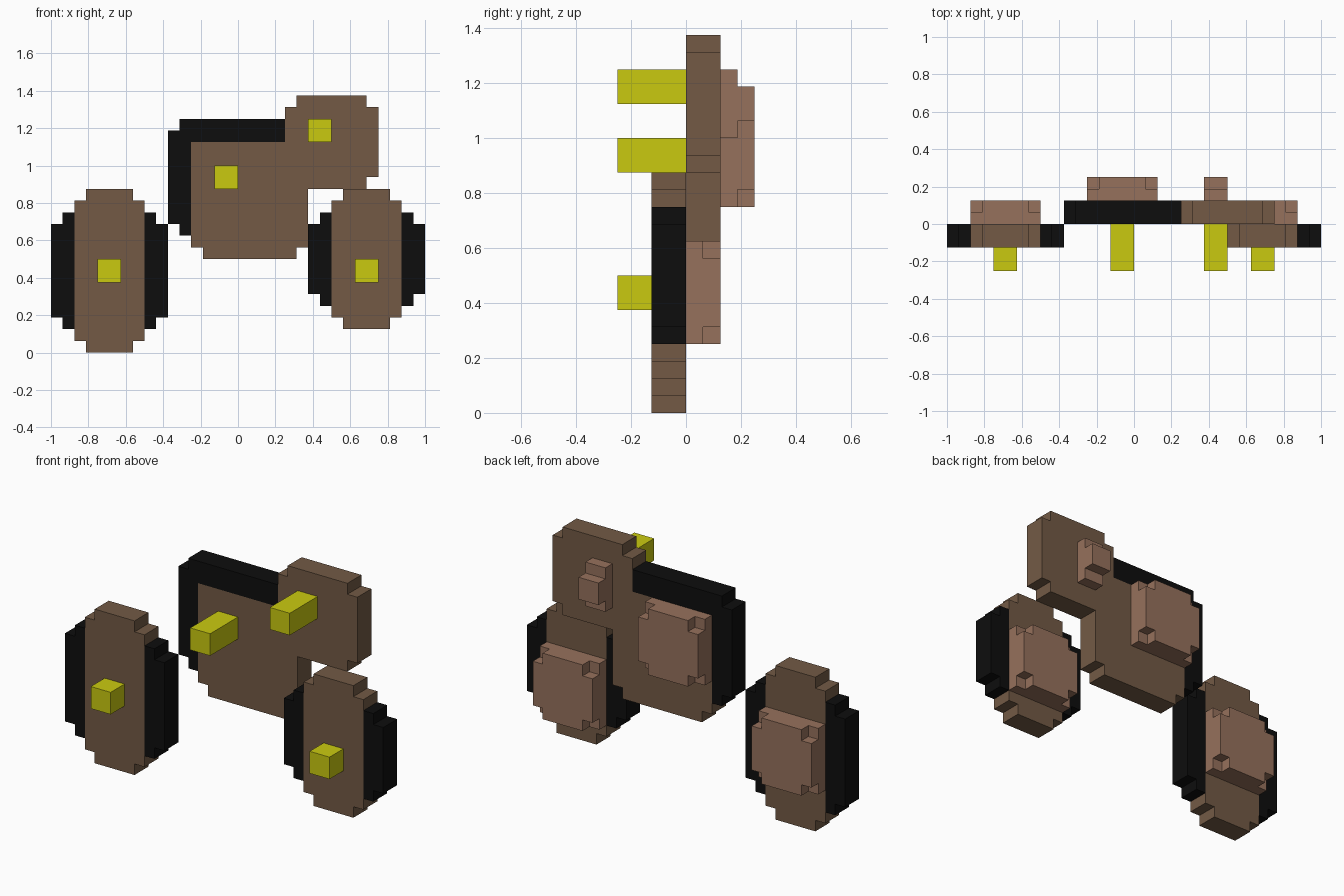
import bpy, bmesh

U = 1 / 16  # one block of the grid

if "Cube" in bpy.data.objects:
    bpy.data.objects.remove(bpy.data.objects["Cube"], do_unlink=True)


def material(name, rgb):
    """Flat colour from 0-255 display values."""
    col = [((c / 255 + 0.055) / 1.055) ** 2.4 if c > 10 else c / 255 / 12.92 for c in rgb] + [1]
    m = bpy.data.materials.new(name)
    m.use_nodes = True
    m.diffuse_color = col
    bsdf = m.node_tree.nodes["Principled BSDF"]
    bsdf.inputs["Base Color"].default_value = col
    bsdf.inputs["Roughness"].default_value = 0.9
    return m


BROWN = material("brown", (115, 90, 69))
TAN = material("tan", (150, 113, 92))
BLACK = material("black", (13, 13, 13))
YELLOW = material("yellow", (202, 202, 16))


def part(name, mat, *prisms):
    """Extrude front outlines (x, z) from y0 to y1, all in blocks."""
    bm = bmesh.new()
    for outline, y0, y1 in prisms:
        face = bm.faces.new([bm.verts.new((x * U, y0 * U, z * U)) for x, z in outline])
        ext = bmesh.ops.extrude_face_region(bm, geom=[face], use_keep_orig=True)
        verts = [v for v in ext["geom"] if isinstance(v, bmesh.types.BMVert)]
        bmesh.ops.translate(bm, verts=verts, vec=(0, (y1 - y0) * U, 0))
    bmesh.ops.recalc_face_normals(bm, faces=bm.faces)
    mesh = bpy.data.meshes.new(name)
    bm.to_mesh(mesh)
    bm.free()
    mesh.materials.append(mat)
    obj = bpy.data.objects.new(name, mesh)
    bpy.context.collection.objects.link(obj)
    return obj


def rect(x0, x1, z0, z1):
    return [(x0, z0), (x1, z0), (x1, z1), (x0, z1)]


def notched(x0, x1, z0, z1):
    """Rectangle with one block missing at each corner."""
    a, b, c, d = x0 + 1, x1 - 1, z0 + 1, z1 - 1
    return [(a, z0), (b, z0), (b, c), (x1, c), (x1, d), (b, d),
            (b, z1), (a, z1), (a, d), (x0, d), (x0, c), (a, c)]


def rim(cx, side, z0, z1):
    """Stepped dark edge on one side of a disc."""
    steps = [(3, z0), (4, z0), (4, z0 + 1), (5, z0 + 1),
             (5, z1 - 1), (4, z1 - 1), (4, z1), (3, z1)]
    return [(cx + side * x, z) for x, z in steps]


# Body and head as one stepped slab
part("body_and_head", BROWN, (
    [(-3, 8), (5, 8), (5, 9), (6, 9), (6, 14), (11, 14), (11, 15), (12, 15), (12, 21),
     (11, 21), (11, 22), (5, 22), (5, 21), (4, 21), (4, 18), (-4, 18), (-4, 9), (-3, 9)], 0, 2))

# Dark band along the back and top of the body
part("body_band", BLACK, (
    [(-4, 10), (-4, 18), (4, 18), (4, 20), (-5, 20), (-5, 19),
     (-6, 19), (-6, 11), (-5, 11), (-5, 10)], 0, 2))

# Raised pads on the rear face
part("body_pad", TAN, (rect(-4, 2, 12, 18), 2, 3), (notched(-4, 2, 12, 18), 3, 4))
part("head_pad", TAN, (rect(6, 8, 16, 20), 2, 3), (rect(6, 8, 17, 19), 3, 4))

# Pegs on the front face
part("body_peg", YELLOW, (rect(-2, 0, 14, 16), -4, 0))
part("head_peg", YELLOW, (rect(6, 8, 18, 20), -4, 0))

# Two side discs: tall core, dark rims, rear pad and front peg
for side, cx, z0 in (("right", -11, 0), ("left", 11, 2)):
    part(side + "_disc_core", BROWN, (notched(cx - 3, cx + 3, z0, 14), -2, 0))
    part(side + "_disc_rims", BLACK,
         (rim(cx, -1, z0 + 2, 12), -2, 0), (rim(cx, 1, z0 + 2, 12), -2, 0))
    part(side + "_disc_pad", TAN,
         (rect(cx - 3, cx + 3, 4, 10), 0, 1), (notched(cx - 3, cx + 3, 4, 10), 1, 2))
    part(side + "_disc_peg", YELLOW, (rect(cx - 1, cx + 1, 6, 8), -4, -2))
